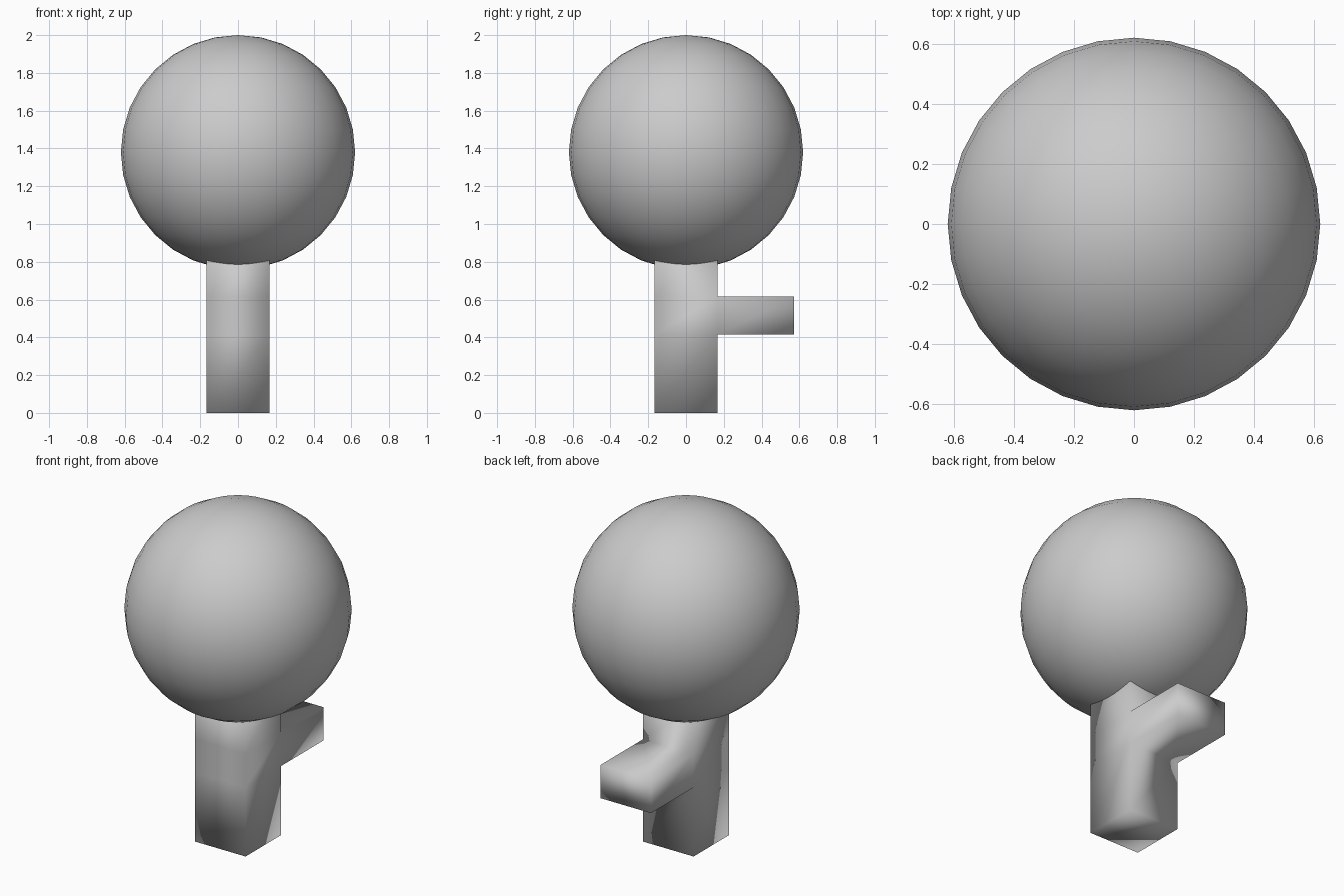
import bpy, bmesh

if "Cube" in bpy.data.objects:
    bpy.data.objects.remove(bpy.data.objects["Cube"])

# Trunk: square column with two loops, one back panel extruded into a branch
H = 0.168
levels = [0.0, 0.415, 0.615, 0.9]
bm = bmesh.new()
rings = [[bm.verts.new((x * H, y * H, z)) for x, y in ((-1, -1), (1, -1), (1, 1), (-1, 1))]
         for z in levels]
bm.faces.new(rings[0][::-1])
bm.faces.new(rings[-1])
branch_face = None
for k in range(len(levels) - 1):
    a, b = rings[k], rings[k + 1]
    for i in range(4):
        j = (i + 1) % 4
        f = bm.faces.new((a[i], a[j], b[j], b[i]))
        if k == 1 and i == 2:
            branch_face = f

# Branch stub towards the back
tip = bmesh.ops.extrude_discrete_faces(bm, faces=[branch_face])["faces"][0]
for v in tip.verts:
    v.co.y = 0.572
bmesh.ops.remove_doubles(bm, verts=bm.verts, dist=1e-5)
bmesh.ops.recalc_face_normals(bm, faces=bm.faces)
for f in bm.faces:
    f.smooth = True
mesh = bpy.data.meshes.new("trunk")
bm.to_mesh(mesh)
bm.free()
trunk = bpy.data.objects.new("trunk", mesh)
bpy.context.collection.objects.link(trunk)

# Round crown
bpy.ops.mesh.primitive_uv_sphere_add(segments=32, ring_count=16, radius=0.62, location=(0, 0, 1.38))
crown = bpy.context.object
crown.name = "crown"
bpy.ops.object.shade_smooth()
